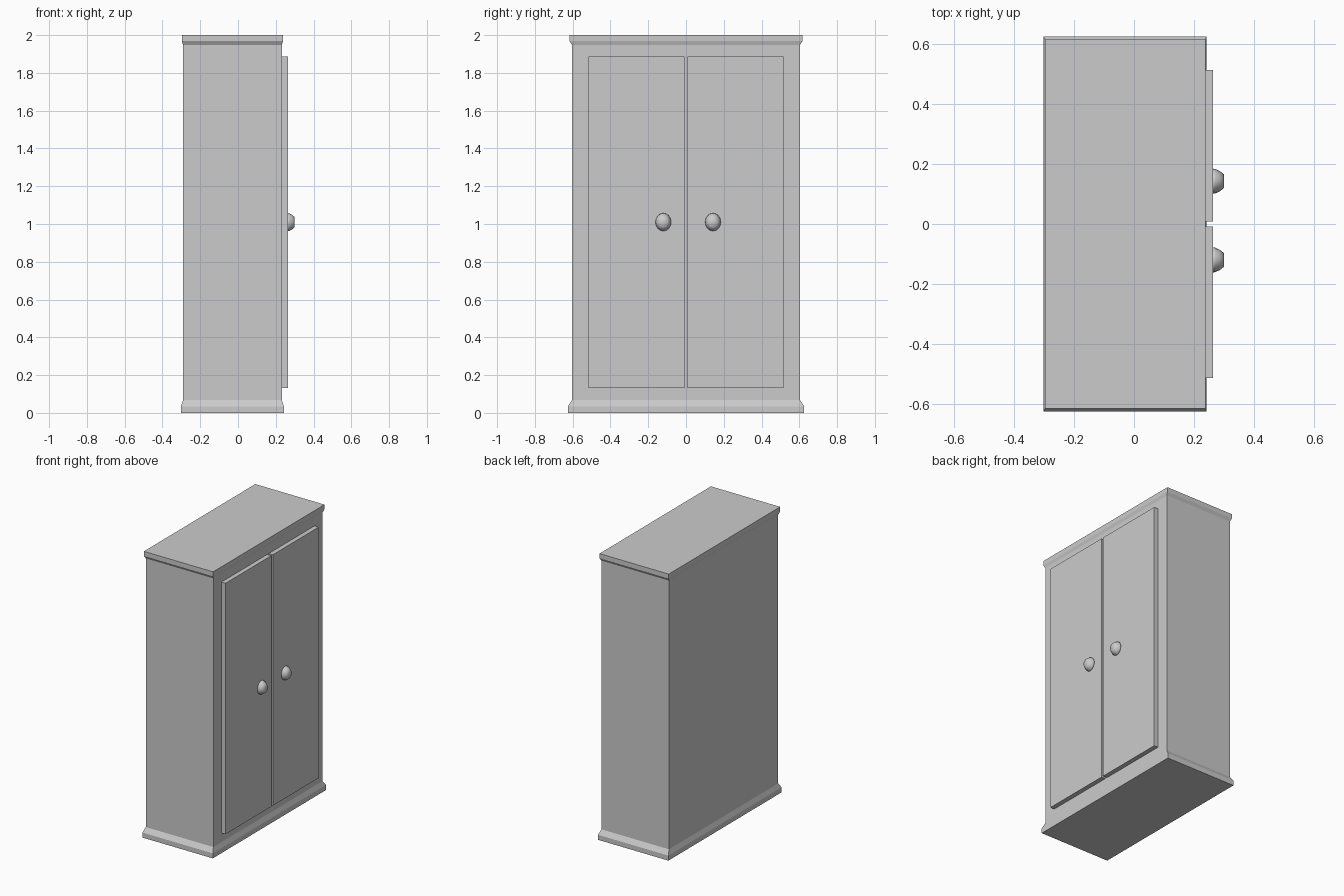
import bpy, bmesh
from math import cos, sin, tau

if "Cube" in bpy.data.objects:
    bpy.data.objects.remove(bpy.data.objects["Cube"])


def loft(name, rings, smooth=False):
    """Skin a list of equal-length point rings and cap both ends."""
    bm = bmesh.new()
    rows = [[bm.verts.new(p) for p in ring] for ring in rings]
    n = len(rows[0])
    for a, b in zip(rows, rows[1:]):
        for i in range(n):
            j = (i + 1) % n
            bm.faces.new((a[i], a[j], b[j], b[i]))
    bm.faces.new(rows[0])
    bm.faces.new(rows[-1])
    bmesh.ops.recalc_face_normals(bm, faces=bm.faces)
    for f in bm.faces:
        f.smooth = smooth
    mesh = bpy.data.meshes.new(name)
    bm.to_mesh(mesh)
    bm.free()
    obj = bpy.data.objects.new(name, mesh)
    bpy.context.collection.objects.link(obj)
    return obj


def rect(z, hx, hy, cx=0.0, cy=0.0):
    return [(cx + sx * hx, cy + sy * hy, z)
            for sx, sy in ((-1, -1), (1, -1), (1, 1), (-1, 1))]


# Cabinet carcass with flared plinth and cornice: (z, half depth, half width)
profile = [(0.0, 0.2725, 0.626), (0.035, 0.2725, 0.626), (0.068, 0.2615, 0.604),
           (1.948, 0.2615, 0.604), (1.968, 0.268, 0.616), (2.0, 0.268, 0.616)]
loft("cabinet_body", [rect(z, hx, hy, cx=-0.0295) for z, hx, hy in profile])

# Pair of doors, each with a round knob
knob_profile = [(0.262, 1.0), (0.272, 0.97), (0.287, 0.8), (0.30, 0.55)]
for side, sign, knob_y in (("left", -1, -0.12), ("right", 1, 0.143)):
    loft(side + "_door", [rect(z, 0.018, 0.2535, 0.246, sign * 0.2615)
                          for z in (0.132, 1.888)])
    loft(side + "_knob",
         [[(x, knob_y + 0.042 * r * cos(tau * i / 16),
            1.01 + 0.048 * r * sin(tau * i / 16)) for i in range(16)]
          for x, r in knob_profile], smooth=True)
